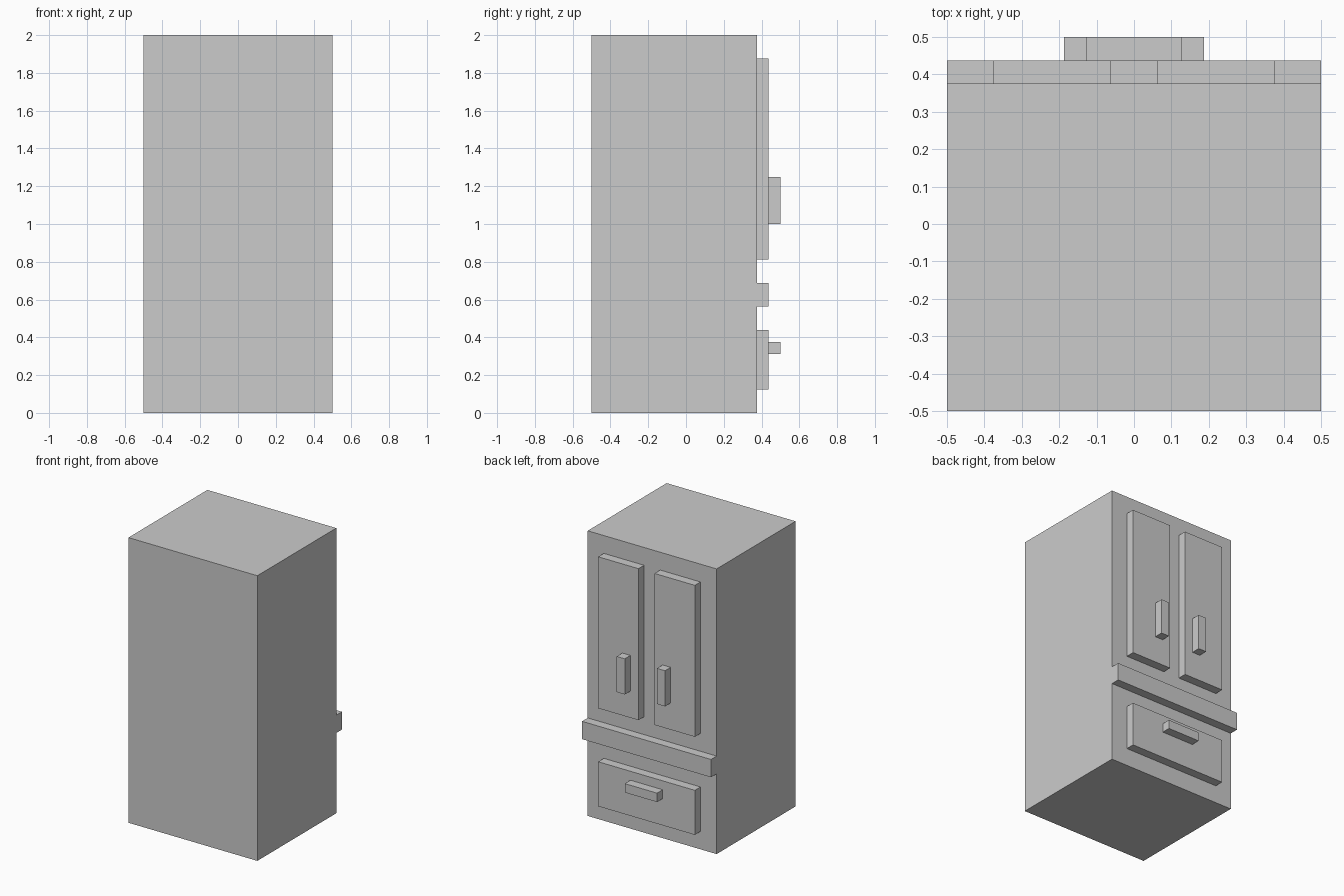
import bpy
import bmesh

if "Cube" in bpy.data.objects:
    bpy.data.objects.remove(bpy.data.objects["Cube"])


def box(name, x, y, z):
    """Axis-aligned box from (min, max) ranges."""
    bm = bmesh.new()
    bmesh.ops.create_cube(bm, size=1)
    for v in bm.verts:
        v.co = [sum(r) / 2 + c * (r[1] - r[0]) for c, r in zip(v.co, (x, y, z))]
    mesh = bpy.data.meshes.new(name)
    bm.to_mesh(mesh)
    bm.free()
    obj = bpy.data.objects.new(name, mesh)
    bpy.context.collection.objects.link(obj)
    return obj


PANEL_Y = (0.375, 0.4375)
HANDLE_Y = (0.4375, 0.5)

# Cabinet and the full-width divider rail
box("cabinet", (-0.5, 0.5), (-0.5, 0.375), (0, 2))
box("divider_rail", (-0.5, 0.5), PANEL_Y, (0.5625, 0.6875))

# Lower drawer with its horizontal handle
box("drawer", (-0.375, 0.375), PANEL_Y, (0.125, 0.4375))
box("drawer_handle", (-0.125, 0.125), HANDLE_Y, (0.3125, 0.375))

# Pair of upper doors with vertical handles, mirrored across x
for side, s in (("left", -1), ("right", 1)):
    box(side + "_door", sorted((s * 0.0625, s * 0.375)), PANEL_Y, (0.8125, 1.875))
    box(side + "_door_handle", sorted((s * 0.125, s * 0.1875)), HANDLE_Y, (1.0, 1.25))
